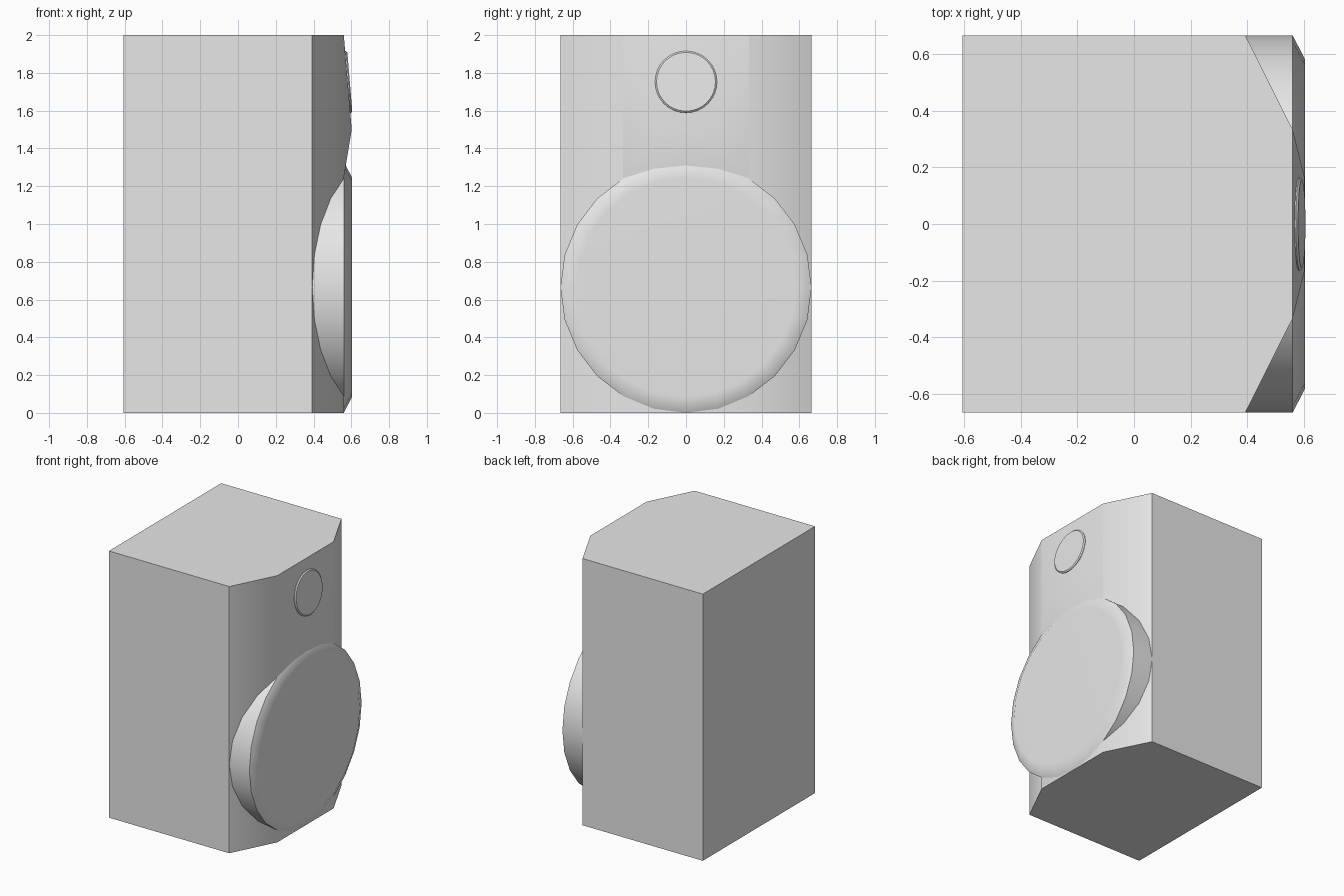
import bpy
import math
from mathutils import Matrix, Vector

cube = bpy.data.objects.get("Cube")
if cube:
    bpy.data.objects.remove(cube, do_unlink=True)

grey = bpy.data.materials.new("light_grey")
grey.use_nodes = True
colour = (0.8, 0.8, 0.8, 1)
grey.diffuse_color = colour
grey.node_tree.nodes["Principled BSDF"].inputs["Base Color"].default_value = colour

FRONT, HALF, FLAT, HEIGHT = 0.56, 0.665, 0.333, 2.0


def make(name, verts, faces):
    mesh = bpy.data.meshes.new(name)
    mesh.from_pydata(verts, [], faces)
    mesh.materials.append(grey)
    obj = bpy.data.objects.new(name, mesh)
    bpy.context.collection.objects.link(obj)
    bpy.ops.object.select_all(action='DESELECT')
    obj.select_set(True)
    bpy.context.view_layer.objects.active = obj
    bpy.ops.object.shade_smooth_by_angle(angle=math.radians(30))
    weighted = obj.modifiers.new("even_shading", 'WEIGHTED_NORMAL')
    weighted.keep_sharp = True
    return obj


def turned(name, profile, segments, centre, axis):
    """Closed disc from (radius, depth) pairs, turned around the given axis."""
    place = Matrix.Translation(centre) @ Vector(axis).to_track_quat('Z', 'Y').to_matrix().to_4x4()
    verts = []
    for radius, depth in profile:
        for i in range(segments):
            a = math.tau * i / segments
            verts.append(place @ Vector((radius * math.cos(a), radius * math.sin(a), depth)))
    n = segments
    faces = [(r * n + i, r * n + (i + 1) % n, (r + 1) * n + (i + 1) % n, (r + 1) * n + i)
             for r in range(len(profile) - 1) for i in range(n)]
    last = (len(profile) - 1) * n
    faces += [tuple(reversed(range(n))), tuple(range(last, last + n))]
    return make(name, verts, faces)


# Cabinet with chamfered front corners
half_plan = [(-0.605, HALF), (0.393, HALF), (FRONT, FLAT)]
plan = [(x, -y) for x, y in half_plan] + [(x, y) for x, y in reversed(half_plan)]
n = len(plan)
make("cabinet",
     [(x, y, z) for z in (0, HEIGHT) for x, y in plan],
     [tuple(reversed(range(n))), tuple(range(n, 2 * n))]
     + [(i, (i + 1) % n, n + (i + 1) % n, n + i) for i in range(n)])

# Shallow faceted bulge that carries the small speaker
rows = [(FRONT, FLAT, HEIGHT), (0.602, 0.167, 1.5), (FRONT, FLAT, 1.245)]
make("upper_baffle",
     [(x, side * y, z) for x, y, z in rows for side in (-1, 1)],
     [(0, 2, 3, 1), (2, 4, 5, 3), (0, 4, 2), (1, 3, 5), (0, 1, 5, 4)])

# Large speaker with a bevelled rim
turned("large_speaker", [(HALF, 0.393), (HALF, FRONT), (0.58, 0.604)],
       24, (0, 0, HALF), (1, 0, 0))

# Small speaker lying on the tilted baffle
turned("small_speaker", [(0.164, -0.004), (0.164, 0.004), (0.156, 0.011)],
       32, (0.581, 0, 1.752), (0.5, 0, 0.042))
